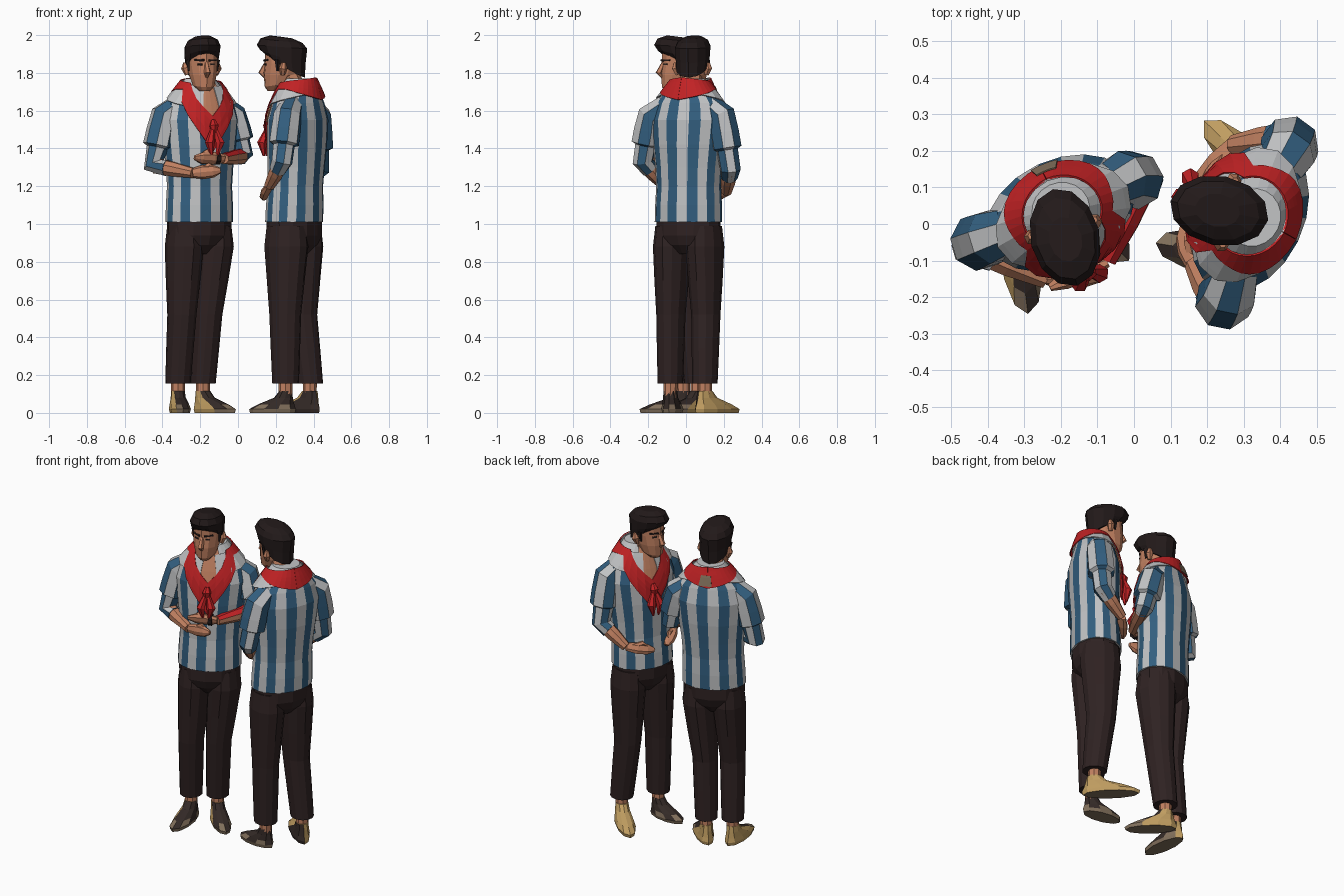
import bpy, bmesh
from math import sin, cos, radians, pi
from mathutils import Vector, Quaternion

cube = bpy.data.objects.get("Cube")
if cube:
    bpy.data.objects.remove(cube)


def material(name, r, g, b):
    m = bpy.data.materials.new(name)
    m.use_nodes = True
    m.diffuse_color = (r, g, b, 1)
    node = m.node_tree.nodes["Principled BSDF"]
    node.inputs["Base Color"].default_value = (r, g, b, 1)
    node.inputs["Roughness"].default_value = 0.9
    return m


WHITE = material("shirt_white", .54, .55, .56)
BLUE = material("shirt_blue", .032, .112, .21)
RED = material("scarf_red", .54, .016, .018)
SKIN = material("skin", .54, .22, .12)
BROWN = material("trouser_brown", .028, .016, .016)
HAIR = material("hair_black", .016, .01, .01)
TAN = material("shoe_tan", .53, .34, .12)
DARK = material("shoe_dark", .034, .023, .02)
TAUPE = material("taupe", .22, .16, .105)


def build(name, rings, mats, rule=None, closed=True):
    """Skin a list of rings (or open rows) into one flat shaded mesh."""
    n = len(rings[0])
    faces = []
    for i in range(len(rings) - 1):
        for j in range(n if closed else n - 1):
            k = (j + 1) % n
            faces.append((i*n + j, i*n + k, (i+1)*n + k, (i+1)*n + j))
    if closed:
        faces += [tuple(range(n)), tuple(range((len(rings) - 1)*n, len(rings)*n))]
    me = bpy.data.meshes.new(name)
    me.from_pydata([v for r in rings for v in r], [], faces)
    if closed:
        bm = bmesh.new()
        bm.from_mesh(me)
        bmesh.ops.recalc_face_normals(bm, faces=bm.faces)
        bm.to_mesh(me)
        bm.free()
    for m in mats:
        me.materials.append(m)
    if rule:
        for p in me.polygons:
            p.material_index = rule(p)
    ob = bpy.data.objects.new(name, me)
    bpy.context.collection.objects.link(ob)
    return ob


def turn(x, y, deg):
    c, s = cos(radians(deg)), sin(radians(deg))
    return c*x - s*y, s*x + c*y


def ring(x, y, z, rx, ry, deg, n=12, tilt=0):
    out = []
    for j in range(n):
        a = 2*pi*j/n
        dx, dy = turn(rx*sin(a), -ry*cos(a), deg)
        out.append(Vector((x + dx, y + dy, z + tilt*cos(a))))
    return out


def tube(name, path, mats, rule=None, n=8, flat=1):
    """Sweep a polygon along points given as (position, radius)."""
    pts = [Vector(p) for p, r in path]
    q, last, rings = Quaternion(), Vector((0, 0, 1)), []
    for i, (p, r) in enumerate(path):
        t = (pts[min(i+1, len(pts)-1)] - pts[max(i-1, 0)]).normalized()
        q = last.rotation_difference(t) @ q
        last = t
        rings.append([pts[i] + q @ Vector((r*cos(2*pi*j/n), flat*r*sin(2*pi*j/n), 0)) for j in range(n)])
    return build(name, rings, mats, rule, True)


def mix(a, b, t):
    return Vector(a).lerp(Vector(b), t)


# Half width and half depth of the shirt by height
SHIRT = [(1.01, .186, .145), (1.1, .184, .144), (1.2, .179, .138), (1.3, .185, .142), (1.42, .2, .148),
         (1.55, .215, .146), (1.64, .19, .122), (1.72, .122, .096), (1.77, .08, .075)]


class Figure:
    def __init__(self, tag, hem, top, deg):
        self.tag, self.hem, self.top, self.deg = tag, hem, top, deg

    def centre(self, z):
        return mix((*self.hem, 0), (*self.top, 0), (z - 1.01)/.76)

    def surface(self, d, z, off):
        """Point on the shirt at angle d from the front."""
        rx, ry = SHIRT[-1][1:]
        for a, b in zip(SHIRT, SHIRT[1:]):
            if z <= b[0]:
                t = (z - a[0])/(b[0] - a[0])
                rx, ry = a[1] + t*(b[1] - a[1]), a[2] + t*(b[2] - a[2])
                break
        c, a = self.centre(z), radians(d)
        dx, dy = turn((rx + off)*sin(a), -(ry + off)*cos(a), self.deg)
        return Vector((c.x + dx, c.y + dy, z))

    def patch(self, name, mat, angles, low, high, off, thick=.006, rows=5):
        """Cloth lying on the shirt between two height functions."""
        grid = [[self.surface(d, low(abs(d)) + (high(abs(d)) - low(abs(d)))*i/rows, off)
                 for d in angles] for i in range(rows + 1)]
        ob = build(self.tag + name, grid, [mat], closed=False)
        s = ob.modifiers.new("thickness", "SOLIDIFY")
        s.thickness, s.offset = thick, 1

    def body(self):
        n = 20
        rings = [ring(*self.centre(z)[:2], z, rx, ry, self.deg, n) for z, rx, ry in SHIRT]
        build(self.tag + "shirt", rings, [WHITE, BLUE], lambda p: p.index % n % 2 if p.index < n*7 else 0)
        pelvis = [(.84, .1, .07), (.89, .16, .118), (.94, .178, .138), (1.03, .18, .138)]
        build(self.tag + "trouser_seat", [ring(*self.hem, z, a, b, self.deg) for z, a, b in pelvis], [BROWN])
        # Open neckline, collar and neckerchief
        self.patch("neckline", SKIN, range(-24, 25, 8), lambda d: 1.54, lambda d: 1.77, .008)
        for side in (-1, 1):
            angles = sorted(side*d for d in range(12, 181, 24))
            self.patch("collar", WHITE, angles, lambda d: 1.6 + d*.0006,
                       lambda d: 1.72 + d*.0003, .012)
        self.patch("neckerchief", RED, range(-180, 181, 12),
                   lambda d: 1.38 + d*.0055 if d < 60 else 1.71 - max(d - 90, 0)*.0006,
                   lambda d: min(1.57 + .0038*d, 1.735 + d*.00022), .014)
        knot = [(self.surface(0, 1.55, .02), .012), (self.surface(0, 1.52, .03), .026),
                (self.surface(0, 1.48, .028), .014)]
        tube(self.tag + "scarf_knot", knot, [RED], n=6)
        for side in (-1, 1):
            tail = [(self.surface(2*side, 1.5, .03), .012), (self.surface(7*side, 1.43, .045), .026),
                    (self.surface(4*side, 1.36, .04), .006)]
            tube(self.tag + "scarf_tail", tail, [RED], n=6)

    def arm(self, side, shoulder, elbow, wrist, hand, cover=.32, mats=(SKIN,), rule=None):
        tag = self.tag + side
        root = mix(self.centre(1.6), shoulder, .6)
        root.z = shoulder[2] + .06
        cuff = mix(elbow, wrist, cover)
        sleeve = [(root, .06), (shoulder, .076), (mix(shoulder, elbow, .3), .079),
                  (mix(shoulder, elbow, .6), .08), (mix(shoulder, elbow, .64), .058),
                  (elbow, .056), (cuff, .046)]
        tube(tag + "sleeve", sleeve, [WHITE, BLUE], lambda p: p.index % 8 % 2)
        tube(tag + "forearm", [(mix(elbow, wrist, .05), .043), (mix(elbow, wrist, .5), .041), (wrist, .028)],
             mats, rule)
        tip = mix(wrist, hand, 1.35)
        tube(tag + "hand", [(wrist, .026), (mix(wrist, hand, .5), .038), (hand, .034), (tip, .014)],
             [SKIN], flat=.65)
        thumb = mix(wrist, hand, .8) + Vector((0, 0, .035))
        tube(tag + "thumb", [(mix(wrist, hand, .2), .016), (thumb, .014),
                             (mix(thumb, tip, .4), .007)], [SKIN], n=5)

    def leg(self, side, hip, knee, ankle, deg, length, rule):
        tag = self.tag + side
        x, y = ankle
        # Trouser rings: centre, height, half width, half depth
        cut = [(hip, .99, .085, .11), (hip, .88, .098, .122), (mix(hip, knee, .5), .7, .088, .104),
               (knee, .52, .075, .087), (mix(knee, ankle, .5), .34, .071, .08), (ankle, .155, .066, .072)]
        build(tag + "trouser_leg", [ring(*c, z, w, d, self.deg) for c, z, w, d in cut], [BROWN])
        tube(tag + "ankle", [((x, y, .08), .036), ((x, y, .2), .038)], [SKIN])
        # Shoe rings: forward shift, half width, half length, height
        shape = [(.09, .05, .155, 0), (.09, .056, .16, .02), (.065, .05, .125, .045),
                 (.015, .04, .065, .08), (0, .037, .043, .115)]
        rings = []
        for f, w, l, z in shape:
            dx, dy = turn(0, -f*length, deg)
            rings.append(ring(x + dx, y + dy, z, w, l*length, deg, 10))
        build(tag + "shoe", rings, [DARK, TAN, TAUPE], rule)

    def head(self, x, y, deg):
        def at(lx, ly, z):
            dx, dy = turn(lx, ly, deg)
            return Vector((x + dx, y + dy, z))

        def stack(rows):
            return [ring(*at(0, -f, z)[:2], z, w, l, deg, 12, t) for z, f, w, l, t in rows]
        face = [(1.705, .05, .03, .035, 0), (1.735, .03, .058, .07, -.01), (1.79, .012, .074, .094, 0),
                (1.85, 0, .082, .1, 0), (1.92, 0, .08, .1, 0), (1.96, 0, .05, .07, 0)]
        build(self.tag + "face", stack(face), [SKIN])
        hair = [(1.835, -.014, .086, .102, .06), (1.885, .002, .092, .122, .035),
                (1.938, .007, .095, .136, .01), (1.97, .01, .08, .114, .012), (1.99, .012, .045, .062, .008)]
        build(self.tag + "hair", stack(hair), [HAIR])
        c = self.centre(1.66)
        tube(self.tag + "neck", [((c.x, c.y, 1.66), .066), (at(0, .02, 1.8), .058)], [SKIN])
        tube(self.tag + "nose", [(at(0, -.092, 1.855), .01), (at(0, -.118, 1.8), .018),
                                 (at(0, -.098, 1.78), .01)], [SKIN], n=5)
        for s in (-1, 1):
            tube(self.tag + "brow", [(at(s*.014, -.1, 1.866), .007), (at(s*.06, -.072, 1.868), .005)], [HAIR], n=4)
            tube(self.tag + "eye", [(at(s*.022, -.094, 1.845), .006), (at(s*.045, -.082, 1.845), .006)], [DARK], n=4)
            tube(self.tag + "sideburn", [(at(s*.078, -.016, 1.87), .016), (at(s*.074, -.016, 1.81), .008)],
                 [HAIR], n=5)
            tube(self.tag + "ear", [(at(s*.078, .012, 1.79), .012), (at(s*.088, .016, 1.825), .022),
                                    (at(s*.088, .02, 1.855), .01)], [SKIN], n=6)


# Shoe colours by direction: dark straps over a pale rim, tan at the back
def dark_rule(p):
    return 2 if p.center.z < .015 or (10 <= p.index < 20 and p.index % 2) else 0


def two_tone_rule(p):
    return 1 if p.normal.y - p.normal.x > -.1 and p.normal.z > -.5 else dark_rule(p)


def tan_rule(p):
    return 2 if p.normal.z < -.5 else (0 if p.normal.y < -.6 else 1)


# Man with folded arms, facing forward
a = Figure("first_man_", (-.205, .01), (-.2, .038), 25)
a.body()
a.head(-.19, -.03, 14)
a.arm("right_", (-.39, -.035, 1.57), (-.447, -.058, 1.31), (-.24, -.15, 1.27), (-.13, -.15, 1.28))
a.arm("left_", (-.028, .125, 1.57), (.025, .115, 1.36), (-.075, -.1, 1.345), (-.19, -.155, 1.35),
      .1, (SKIN, RED), lambda p: int(p.normal.z > .3))
tube("first_man_watch", [((-.1, -.112, 1.346), .034), ((-.12, -.12, 1.347), .034)], [HAIR])
a.leg("right_", (-.285, -.025), (-.297, -.045), (-.318, -.015), 7, .93, two_tone_rule)
a.leg("left_", (-.125, .045), (-.16, .035), (-.185, .06), 47, .94, two_tone_rule)
a.patch("collar_patch", TAUPE, range(164, 189, 8), lambda d: 1.67, lambda d: 1.73, .022, .004)

# Man turned sideways, listening
b = Figure("second_man_", (.297, .013), (.325, .018), -116)
b.body()
b.head(.24, .035, -101)
b.arm("right_", (.42, .19, 1.57), (.43, .235, 1.29), (.27, .215, 1.17), (.19, .12, 1.14))
b.arm("left_", (.262, -.185, 1.57), (.233, -.228, 1.33), (.165, -.11, 1.2), (.145, -.03, 1.15))
b.leg("right_", (.335, .1), (.335, .105), (.38, .1), -134, 1.05, tan_rule)
b.leg("left_", (.256, -.072), (.25, -.08), (.252, -.083), -99, .78, dark_rule)
